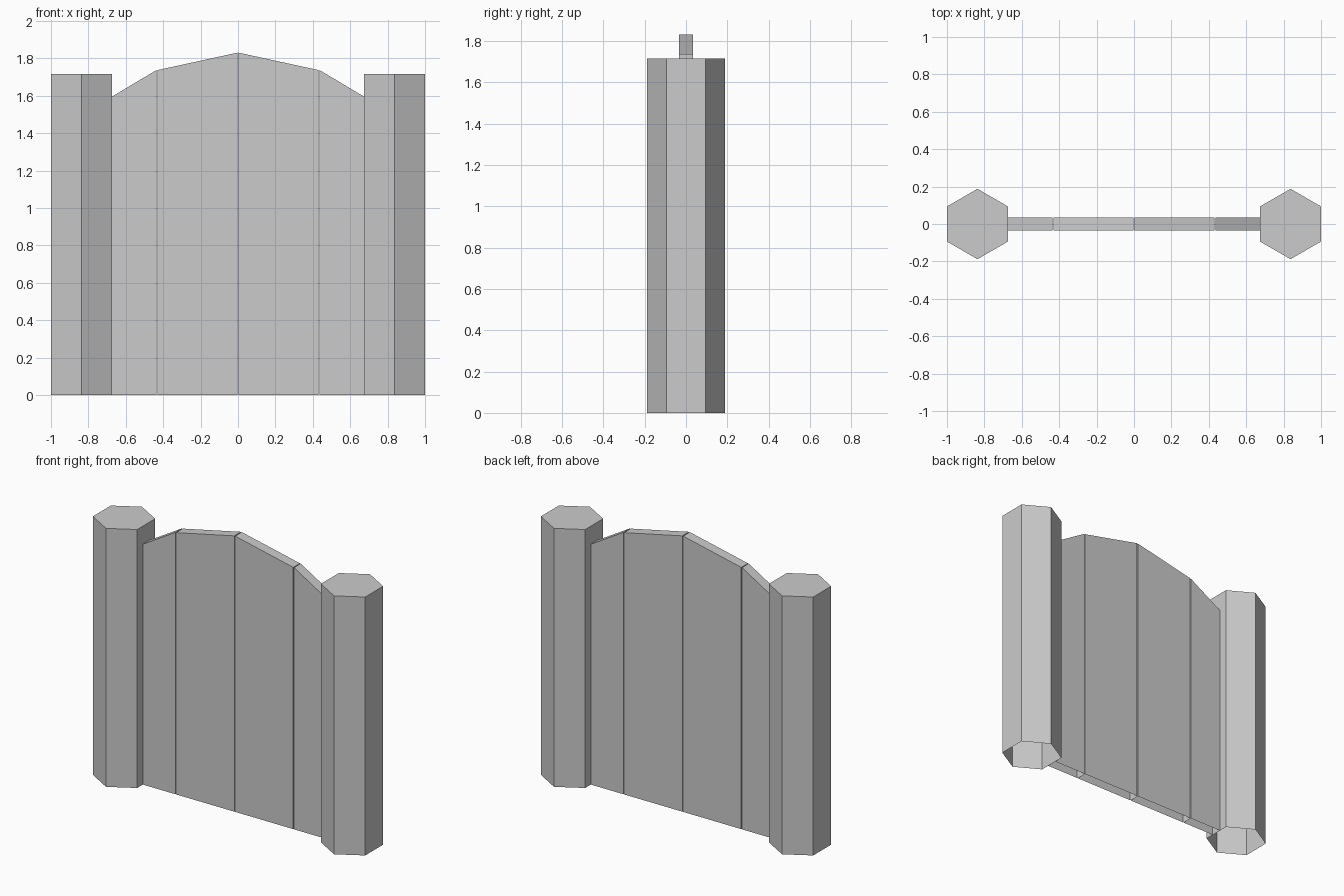
import bpy, bmesh
from math import sin, cos, pi

cube = bpy.data.objects.get("Cube")
if cube:
    bpy.data.objects.remove(cube)

POST_X, POST_R, POST_H = 0.837, 0.188, 1.715
HALF_DEPTH = 0.035
GAP = 0.003  # half of the slit between planks

stone = bpy.data.materials.new("plain_grey")
stone.use_nodes = True
grey = (0.6, 0.6, 0.6, 1)
stone.diffuse_color = grey
stone.node_tree.nodes["Principled BSDF"].inputs["Base Color"].default_value = grey


def open_prism(name, corners):
    """Walls and top over a counter-clockwise outline of (x, y, top z); open underneath."""
    bm = bmesh.new()
    low = [bm.verts.new((x, y, 0)) for x, y, z in corners]
    high = [bm.verts.new(c) for c in corners]
    n = len(corners)
    for i in range(n):
        j = (i + 1) % n
        bm.faces.new((low[i], low[j], high[j], high[i]))
    bm.faces.new(high)
    mesh = bpy.data.meshes.new(name)
    bm.to_mesh(mesh)
    bm.free()
    mesh.materials.append(stone)
    obj = bpy.data.objects.new(name, mesh)
    bpy.context.collection.objects.link(obj)


# Hexagonal gate posts
for side, s in (("left", 1), ("right", -1)):
    angles = [pi / 6 + k * pi / 3 for k in range(6)]
    open_prism(side + "_post", [(s * POST_X + POST_R * cos(a), POST_R * sin(a), POST_H)
                                for a in angles])

# Arched gate: four upright planks with sloping tops
arch = [(-0.674, 1.595), (-0.433, 1.737), (0, 1.83), (0.433, 1.737), (0.674, 1.595)]
for i, ((x0, z0), (x1, z1)) in enumerate(zip(arch, arch[1:])):
    a = x0 + (GAP if i > 0 else 0)
    b = x1 - (GAP if i < 3 else 0)
    d = HALF_DEPTH
    open_prism("gate_plank_%d" % (i + 1),
               [(a, -d, z0), (b, -d, z1), (b, d, z1), (a, d, z0)])
